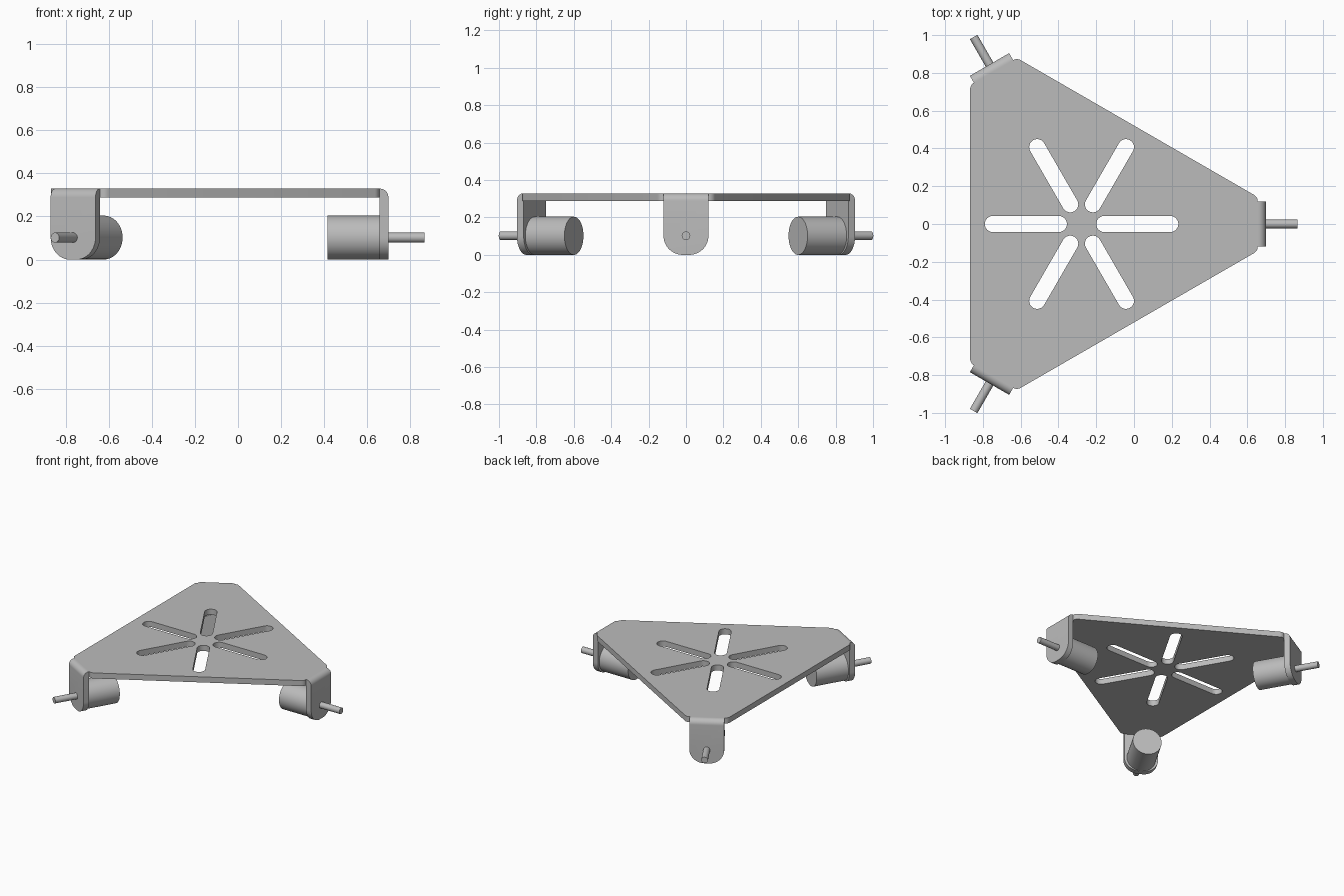
import bpy, bmesh
from math import pi, cos, sin, tan, radians
from mathutils import Matrix, Vector

if "Cube" in bpy.data.objects:
    bpy.data.objects.remove(bpy.data.objects["Cube"])

# Main dimensions
CENTRE_X = -0.2775
TOP, THICK = 0.329, 0.042
EDGE = 0.59           # plate centre to long edge
TIP = 0.933           # plate centre to bracket
AXIS_Z = 0.102        # motor axis height
TAB_HALF = 0.12

metal = bpy.data.materials.new("grey metal")
metal.use_nodes = True
colour = (0.5, 0.5, 0.5, 1)
metal.diffuse_color = colour
metal.node_tree.nodes["Principled BSDF"].inputs["Base Color"].default_value = colour


def arc(cx, cy, r, start, end, steps=12):
    return [(cx + r * cos(radians(start + (end - start) * i / steps)),
             cy + r * sin(radians(start + (end - start) * i / steps)))
            for i in range(steps + 1)]


def turned(points, angle):
    a = radians(angle)
    return [(x * cos(a) - y * sin(a), x * sin(a) + y * cos(a)) for x, y in points]


def finish(name, bm, angle=0):
    bmesh.ops.recalc_face_normals(bm, faces=bm.faces)
    mesh = bpy.data.meshes.new(name)
    bm.to_mesh(mesh)
    bm.free()
    mesh.materials.append(metal)
    obj = bpy.data.objects.new(name, mesh)
    bpy.context.collection.objects.link(obj)
    obj.location.x = CENTRE_X
    obj.rotation_euler.z = radians(angle)
    bpy.ops.object.select_all(action='DESELECT')
    obj.select_set(True)
    bpy.context.view_layer.objects.active = obj
    bpy.ops.object.shade_smooth_by_angle(angle=radians(30))
    return obj


def rod(name, x0, x1, r, angle, sides):
    bm = bmesh.new()
    place = Matrix.Translation(((x0 + x1) / 2, 0, AXIS_Z)) @ Matrix.Rotation(pi / 2, 4, 'Y')
    bmesh.ops.create_cone(bm, cap_ends=True, segments=sides, radius1=r, radius2=r,
                          depth=x1 - x0, matrix=place)
    return finish(name, bm, angle)


# Plate outline: blunt triangle with filleted corners
fillet = 0.04
corner_y = (EDGE - TIP * 0.5) / cos(pi / 6)
cy = corner_y - fillet * tan(pi / 6)
tip = arc(TIP - fillet, -cy, fillet, -60, 0, 5) + arc(TIP - fillet, cy, fillet, 0, 60, 5)
loops = [[p for a in (0, 120, 240) for p in turned(tip, a)]]

# Six radial slots
slot = arc(0.47, 0, 0.0425, -90, 90) + arc(0.12, 0, 0.0425, 90, 270)
loops += [turned(slot, a) for a in range(0, 360, 60)]

# Fill the outline with the slots as holes, then extrude
curve = bpy.data.curves.new("plate_outline", 'CURVE')
curve.dimensions = '2D'
curve.fill_mode = 'BOTH'
curve.extrude = THICK / 2
for points in loops:
    spline = curve.splines.new('POLY')
    spline.points.add(len(points) - 1)
    for pt, (x, y) in zip(spline.points, points):
        pt.co = (x, y, 0, 1)
    spline.use_cyclic_u = True
outline = bpy.data.objects.new("plate_outline", curve)
bpy.context.collection.objects.link(outline)
bpy.context.view_layer.update()
filled = bpy.data.meshes.new_from_object(
    outline.evaluated_get(bpy.context.evaluated_depsgraph_get()))
bm = bmesh.new()
bm.from_mesh(filled)
bpy.data.objects.remove(outline)
bpy.data.meshes.remove(filled)
bmesh.ops.remove_doubles(bm, verts=bm.verts, dist=0.0005)
bmesh.ops.translate(bm, verts=bm.verts, vec=(0, 0, TOP - THICK / 2))
finish("plate", bm)

# Three arms: bent bracket, motor and shaft
for side, angle in (("left", 0), ("back_right", 120), ("front_right", 240)):
    r = AXIS_Z
    flat = TAB_HALF - r
    profile = ([(-TAB_HALF, TOP)] + arc(-flat, r, r, 180, 270) +
               arc(flat, r, r, 270, 360) + [(TAB_HALF, TOP)])
    bm = bmesh.new()
    face = bm.faces.new([bm.verts.new((TIP, y, z)) for y, z in profile])
    grown = bmesh.ops.extrude_face_region(bm, geom=[face], use_keep_orig=True)
    outer = [v for v in grown["geom"] if isinstance(v, bmesh.types.BMVert)]
    bmesh.ops.translate(bm, verts=outer, vec=Vector((THICK, 0, 0)))
    bend = [e for e in bm.edges
            if all(v.co.x > TIP + 0.01 and v.co.z > TOP - 0.001 for v in e.verts)]
    bmesh.ops.bevel(bm, geom=bend, offset=THICK * 0.95, segments=8,
                    profile=0.5, affect='EDGES')
    finish(side + "_bracket", bm, angle)
    rod(side + "_motor", 0.692, TIP + 0.002, AXIS_Z, angle, 48)
    rod(side + "_shaft", TIP, 1.143, 0.023, angle, 24)
